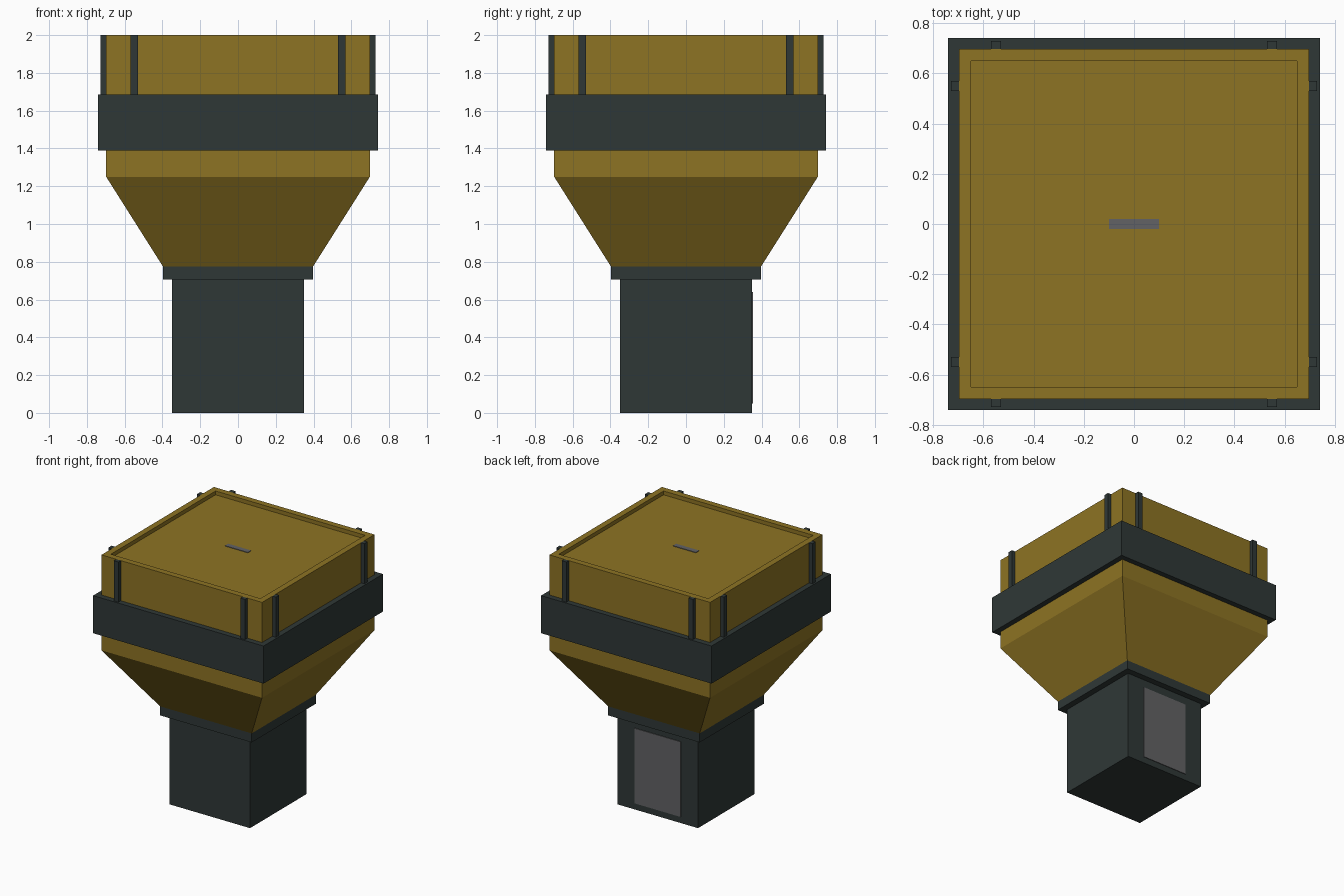
import bpy, bmesh

if "Cube" in bpy.data.objects:
    bpy.data.objects.remove(bpy.data.objects["Cube"])


def material(name, rgb):
    m = bpy.data.materials.new(name)
    m.diffuse_color = (*rgb, 1.0)
    m.use_nodes = True
    m.node_tree.nodes["Principled BSDF"].inputs["Base Color"].default_value = m.diffuse_color
    return m


OCHRE = material("ochre", (0.270, 0.173, 0.017))
DARK = material("dark_slate", (0.028, 0.039, 0.037))
GREY = material("grey", (0.122, 0.122, 0.128))


def finish(name, bm, mat):
    bmesh.ops.recalc_face_normals(bm, faces=bm.faces[:])
    mesh = bpy.data.meshes.new(name)
    bm.to_mesh(mesh)
    bm.free()
    mesh.materials.append(mat)
    obj = bpy.data.objects.new(name, mesh)
    bpy.context.collection.objects.link(obj)
    return obj


def square_loft(name, profile, mat, ring=False):
    """Join square sections given as (half width, height); cap the ends or close into a ring."""
    bm = bmesh.new()
    loops = [[bm.verts.new((sx * r, sy * r, z))
              for sx, sy in ((-1, -1), (1, -1), (1, 1), (-1, 1))] for r, z in profile]
    pairs = list(zip(loops, loops[1:]))
    if ring:
        pairs.append((loops[-1], loops[0]))
    else:
        bm.faces.new(loops[0])
        bm.faces.new(loops[-1])
    for a, b in pairs:
        for i in range(4):
            j = (i + 1) % 4
            bm.faces.new((a[i], a[j], b[j], b[i]))
    return finish(name, bm, mat)


def box(name, lo, hi, mat):
    bm = bmesh.new()
    bmesh.ops.create_cube(bm, size=1.0)
    for v in bm.verts:
        v.co = [hi[k] if v.co[k] > 0 else lo[k] for k in range(3)]
    return finish(name, bm, mat)


# Pedestal and collar
square_loft("pedestal", [(0.349, 0.0), (0.349, 0.705)], DARK)
square_loft("collar", [(0.398, 0.705), (0.398, 0.776)], DARK)

# Flared body with a shallow recessed top
square_loft("flared_body", [(0.398, 0.776), (0.698, 1.25), (0.698, 2.0),
                            (0.65, 2.0), (0.65, 1.97)], OCHRE)

# Wide band around the body
square_loft("band", [(0.698, 1.39), (0.741, 1.39), (0.741, 1.685), (0.698, 1.685)],
            DARK, ring=True)

# Two upright straps on each of the four sides
for side in (-1, 1):
    for pos in (-0.55, 0.55):
        d = sorted((side * 0.697, side * 0.728))
        w = (pos - 0.02, pos + 0.02)
        tag = f"{'plus' if side > 0 else 'minus'}_{'b' if pos > 0 else 'a'}"
        box("strap_y_" + tag, (w[0], d[0], 1.685), (w[1], d[1], 2.0), DARK)
        box("strap_x_" + tag, (d[0], w[0], 1.685), (d[1], w[1], 2.0), DARK)

# Slot plate on the recessed top, access panel on the back of the pedestal
box("top_slot", (-0.10, -0.02, 1.969), (0.10, 0.02, 1.974), GREY)
box("back_panel", (-0.20, 0.348, 0.05), (0.20, 0.354, 0.64), GREY)
